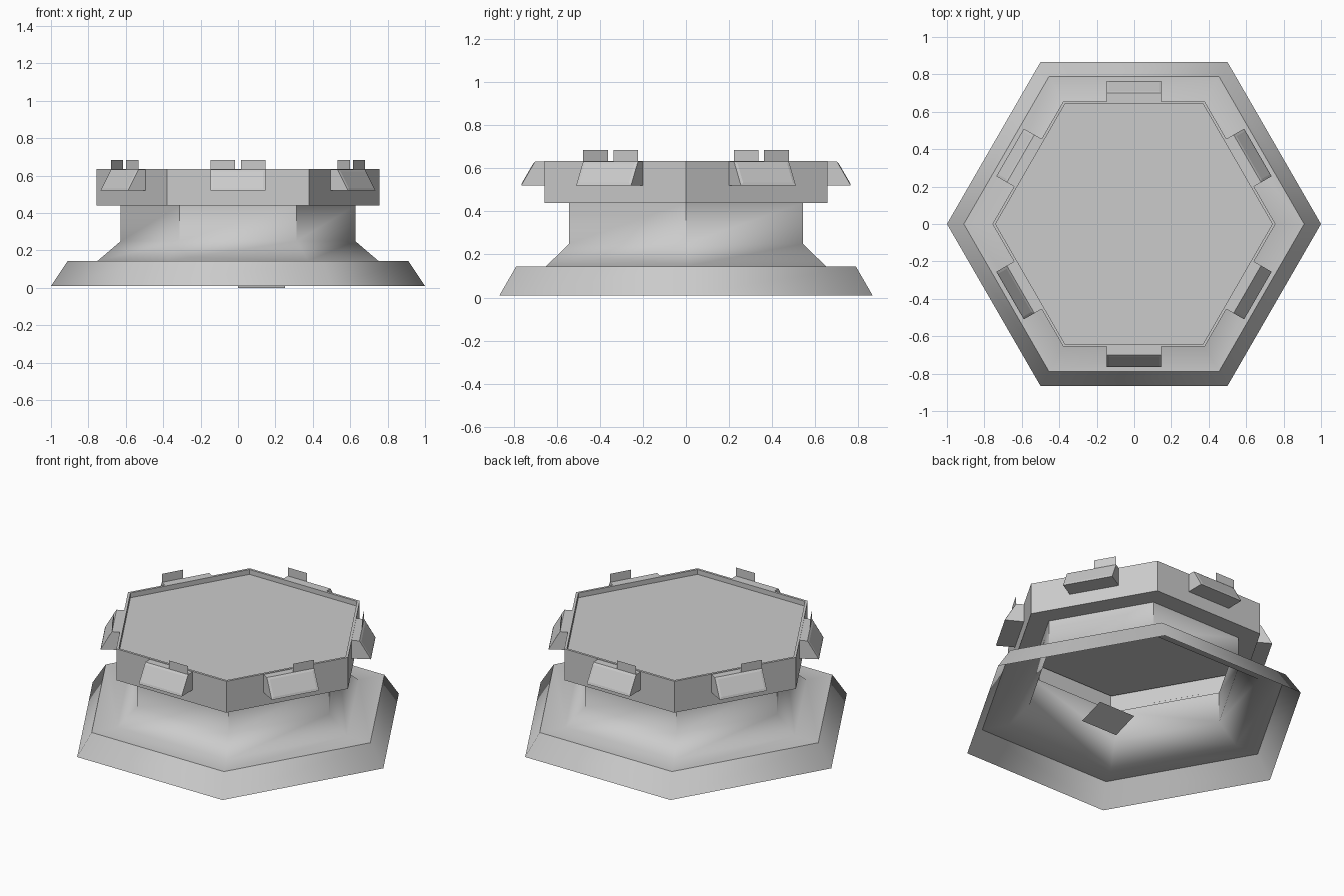
import bpy, bmesh
from math import radians, cos, sin, pi
from mathutils import Matrix, Vector

if "Cube" in bpy.data.objects:
    bpy.data.objects.remove(bpy.data.objects["Cube"])


def finish(bm, name, angle=None):
    me = bpy.data.meshes.new(name)
    bm.to_mesh(me)
    bm.free()
    if angle is not None:
        me.shade_smooth()
        me.set_sharp_from_angle(angle=radians(angle))
    ob = bpy.data.objects.new(name, me)
    bpy.context.collection.objects.link(ob)
    return ob


def hex_shell(name, profile, cap=False):
    """Six-sided open shell from (corner radius, height) pairs."""
    bm = bmesh.new()
    rings = [[bm.verts.new((r * cos(i * pi / 3), r * sin(i * pi / 3), z))
              for i in range(6)] for r, z in profile]
    for a, b in zip(rings, rings[1:]):
        for i in range(6):
            j = (i + 1) % 6
            bm.faces.new((a[i], a[j], b[j], b[i]))
    if cap:
        bm.faces.new(rings[-1])
    return finish(bm, name, 52)


# Hollow body: flared foot, waist, top slab with thin lip and recessed floor
hex_shell("pedestal_body", [
    (1.0, 0.01), (0.91, 0.145), (0.75, 0.145), (0.627, 0.25), (0.627, 0.44),
    (0.757, 0.44), (0.757, 0.635), (0.74, 0.635), (0.74, 0.605)], cap=True)


def clip(name, turn):
    """Wedge block with raised front panel, centred on one side of the slab."""
    bm = bmesh.new()
    section = [(0.655, 0.52), (0.765, 0.52), (0.70, 0.632), (0.655, 0.632)]
    ends = [[bm.verts.new((r, y, z)) for r, z in section] for y in (-0.147, 0.147)]
    bm.faces.new(ends[0])
    bm.faces.new(ends[1][::-1])
    sides = [bm.faces.new((ends[0][i], ends[1][i], ends[1][(i + 1) % 4],
                           ends[0][(i + 1) % 4])) for i in range(4)]
    bmesh.ops.recalc_face_normals(bm, faces=bm.faces[:])
    bmesh.ops.inset_region(bm, faces=[sides[1]], thickness=0.02, depth=0.003)
    bm.transform(Matrix.Rotation(turn, 4, 'Z'))
    finish(bm, name)


def sheet(name, corners, turn=0):
    """Single thin quad."""
    bm = bmesh.new()
    bm.faces.new([bm.verts.new(Vector(c)) for c in corners])
    bm.transform(Matrix.Rotation(turn, 4, 'Z'))
    finish(bm, name)


# Six clips, each with an upright tab to the right of its middle
for k in range(6):
    turn = radians(30 + 60 * k)
    clip(f"clip_{k + 1}", turn)
    sheet(f"clip_tab_{k + 1}", [(0.70, 0.015, 0.63), (0.70, 0.147, 0.63),
                                (0.70, 0.147, 0.685), (0.70, 0.015, 0.685)], turn)

# Small tilted plate under the hollow foot
sheet("underside_plate", [(0, -0.157, 0), (0, 0, 0.055),
                          (0.25, 0, 0.055), (0.25, -0.157, 0)])
